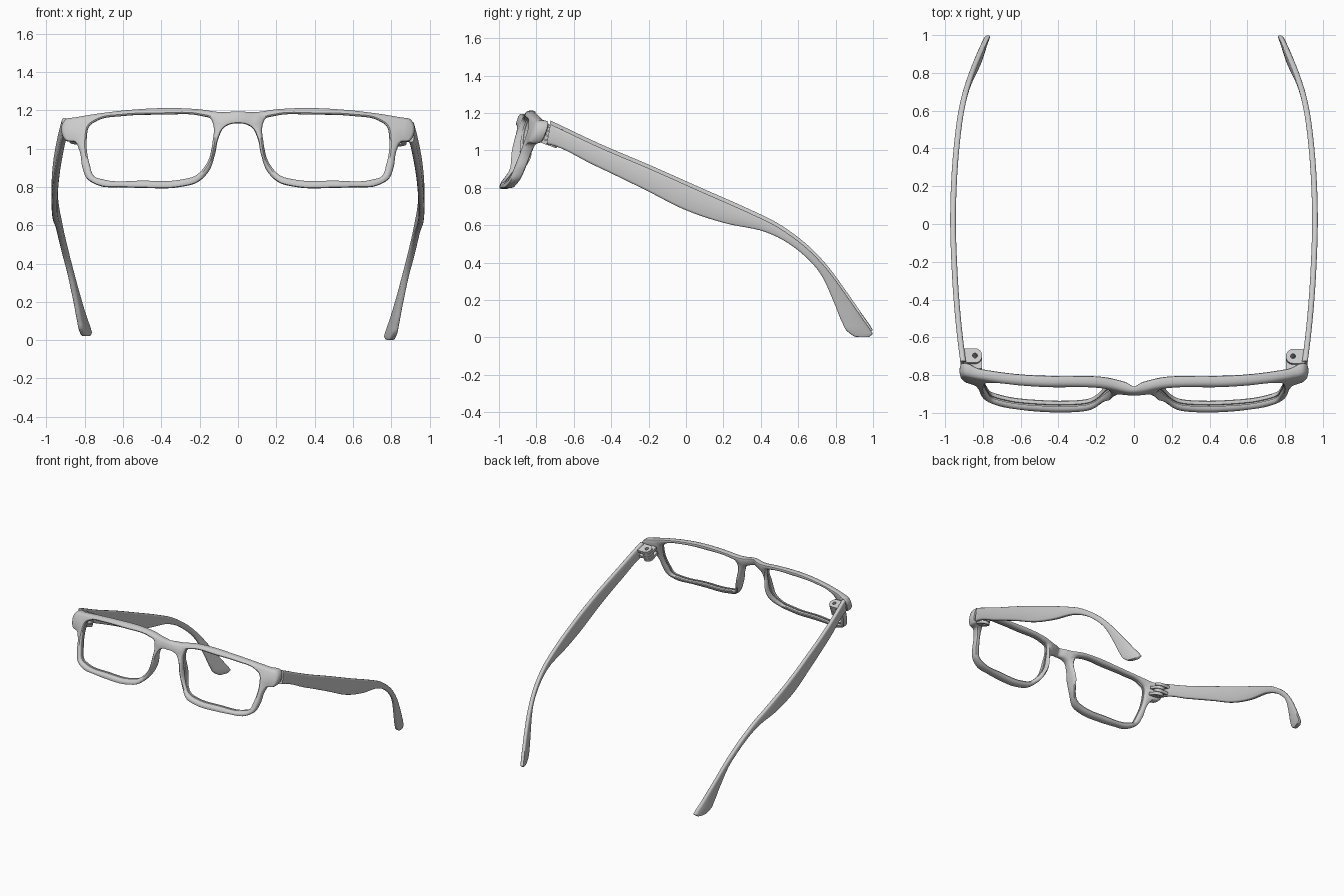
import bpy, bmesh
from math import cos, sin, pi, exp
from mathutils import Vector

if "Cube" in bpy.data.objects:
    bpy.data.objects.remove(bpy.data.objects["Cube"])


def spline(pts, n, closed=False):
    """Smooth curve through points of any dimension, chord-length tangents."""
    P = [Vector(p) for p in pts]
    N = len(P)

    def tangent(i):
        if not closed and i == 0:
            return (P[1] - P[0]).normalized()
        if not closed and i == N - 1:
            return (P[-1] - P[-2]).normalized()
        a, b = P[i] - P[i - 1], P[(i + 1) % N] - P[i]
        return (a / a.length * b.length + b / b.length * a.length) / (a.length + b.length)

    out = []
    for i in range(N if closed else N - 1):
        j = (i + 1) % N
        d = (P[j] - P[i]).length
        for k in range(n):
            t = k / n
            out.append(P[i] * (2*t**3 - 3*t*t + 1) + P[j] * (3*t*t - 2*t**3)
                       + tangent(i) * d * (t**3 - 2*t*t + t) + tangent(j) * d * (t**3 - t*t))
    if not closed:
        out.append(P[-1])
    return out


def finish(name, bm, angle=40):
    bmesh.ops.recalc_face_normals(bm, faces=bm.faces[:])
    me = bpy.data.meshes.new(name)
    bm.to_mesh(me)
    bm.free()
    ob = bpy.data.objects.new(name, me)
    bpy.context.collection.objects.link(ob)
    bpy.ops.object.select_all(action='DESELECT')
    bpy.context.view_layer.objects.active = ob
    ob.select_set(True)
    bpy.ops.object.shade_smooth_by_angle(angle=angle * pi / 180)
    return ob


def skin(bm, a, b):
    for i in range(len(a)):
        j = (i + 1) % len(a)
        bm.faces.new((a[i], a[j], b[j], b[i]))


def plate(name, loops, profiles, place, angle=40):
    """Flat plate: first loop is the outline, the rest are holes.
    Each profile lists (inset, depth); place() maps (u, v, depth) into space."""
    bm = bmesh.new()
    front, back = [], []
    for k, (loop, prof) in enumerate(zip(loops, profiles)):
        n = len(loop)
        area = sum(loop[i - 1][0] * loop[i][1] - loop[i][0] * loop[i - 1][1] for i in range(n))
        s = (1 if area > 0 else -1) * (1 if k == 0 else -1)
        rings = []
        for inset, d in prof:
            ring = []
            for i, p in enumerate(loop):
                t = (Vector(loop[(i + 1) % n]) - Vector(loop[i - 1])).normalized()
                ring.append(bm.verts.new((p[0] - t.y * s * inset, p[1] + t.x * s * inset, d)))
            rings.append(ring)
        for a, b in zip(rings, rings[1:]):
            skin(bm, a, b)
        for ring, store in ((rings[0], front), (rings[-1], back)):
            store += [bm.edges.get((ring[i - 1], ring[i])) for i in range(n)]
    for edges in (front, back):
        bmesh.ops.triangle_fill(bm, use_beauty=True, edges=edges, normal=(0, 0, 1))
    for v in bm.verts:
        v.co = place(*v.co)
    return finish(name, bm, angle)


# --- Front frame: one outline, two lens openings, bent into shape ---
half = [(0, 1.195), (.08, 1.19), (.2, 1.205), (.35, 1.212), (.5, 1.207), (.7, 1.187),
        (.85, 1.163), (.9, 1.153), (.915, 1.135), (.917, 1.07), (.9, 1.042), (.85, 1.032),
        (.828, .99), (.812, .9), (.79, .845), (.73, .808), (.6, .798), (.5, .795), (.3, .8),
        (.21, .825), (.15, .885), (.12, .97), (.1, 1.06), (.075, 1.108), (.04, 1.127), (0, 1.132)]
outline = half + [(-x, z) for x, z in half[-2:0:-1]]
lens = [(.4, 1.177), (.6, 1.17), (.73, 1.148), (.775, 1.118), (.79, 1.05), (.775, .92), (.75, .855),
        (.7, .838), (.5, .833), (.3, .838), (.22, .86), (.165, .92), (.132, 1.04), (.128, 1.12),
        (.142, 1.155), (.19, 1.17)]


def bend(u, v, d):
    x = abs(u)
    y = -1 + .35 * (v - .8) + .3 * max(0, x - .4) ** 2 - .03 * exp(-(x / .1) ** 2)
    y += .04 * exp(-((x - .12) / .08) ** 2 - ((v - .86) / .1) ** 2)
    thick = .057 + .05 * exp(-((x - .13) / .05) ** 2 - ((v - .98) / .09) ** 2)  # nose pads
    thick -= .02 * exp(-(x / .03) ** 2)                                        # notch over bridge
    thick += .015 * min(1, max(0, (x - .83) / .04))                            # hinge ends
    return (u, y + d * thick, v)


rim = [(.014, 0), (.004, .1), (0, .3), (0, .7), (.004, .9), (.014, 1)]
groove = [(.01, 0), (.003, .1), (0, .25), (0, .42), (.008, .43), (.008, .57),
          (0, .58), (0, .75), (.003, .9), (.01, 1)]
plate("front_frame",
      [spline(outline, 6, True), spline(lens, 6, True), spline([(-x, z) for x, z in lens], 6, True)],
      [rim, groove, groove], bend)

# --- Temples: stations of top edge (y, z) and bottom edge (y, z) ---
stations = [(-.725, 1.14, -.745, 1.035), (-.46, 1.015, -.49, .92), (-.19, .9, -.22, .79),
            (.08, .78, .0, .68), (.34, .665, .22, .608), (.5, .585, .43, .562),
            (.66, .465, .6, .465), (.75, .37, .705, .36), (.865, .215, .79, .19),
            (.945, .1, .835, .08), (.99, .035, .865, .03), (.997, .018, .9, .006),
            (.98, .003, .93, .001)]
bow = spline([(-.75, .917), (-.6, .936), (-.4, .955), (-.2, .967), (0, .973), (.2, .969),
              (.4, .955), (.6, .929), (.7, .907), (.8, .877), (.9, .835), (1, .787)], 8)


def bow_x(y):
    for a, b in zip(bow, bow[1:]):
        if y <= b[0]:
            return a[1] + (b[1] - a[1]) * (y - a[0]) / (b[0] - a[0])
    return bow[-1][1]


def temple(name, side, lift):
    bm = bmesh.new()
    rings = []
    h = .015
    for st in spline(stations, 6):
        top, bot = Vector(st[:2]), Vector(st[2:])
        r = min(.012 / (top - bot).length, .3)
        # rounded section: (across, position from bottom to top)
        sec = [(-.4, 0), (.4, 0), (.8, r * .3), (1, r), (1, 1 - r), (.8, 1 - r * .3),
               (.4, 1), (-.4, 1), (-.8, 1 - r * .3), (-1, 1 - r), (-1, r), (-.8, r * .3)]
        ring = []
        for a, t in sec:
            p = bot + (top - bot) * t
            lean = .02 * (1 - t) * exp(-((p.x - .84) / .1) ** 2)
            ring.append(bm.verts.new((side * (bow_x(p.x) - h + a * h - lean), p.x, p.y + lift)))
        rings.append(ring)
    for a, b in zip(rings, rings[1:]):
        skin(bm, a, b)
    bm.faces.new(rings[0])
    bm.faces.new(rings[-1])
    return finish(name, bm, 50)


# --- Hinges: stacked knuckles around a tilted upright pin ---
HX, HY, R = .842, -.715, .038


def arc(r, a0, a1, n, closed=False):
    return [(HX + r * cos(a0 + (a1 - a0) * i / n), HY + r * sin(a0 + (a1 - a0) * i / n))
            for i in range(n if closed else n + 1)]


frame_tab = arc(R, 0, pi, 16) + [(HX - R, -.775), (HX + R, -.775)]
temple_tab = arc(R, pi / 2, 1.5 * pi, 16) + [(.905, HY - R), (.905, HY + R)]
pin_hole = arc(.013, 0, 2 * pi, 16, True)

for label, side, lift in (("right", 1, 0), ("left", -1, .02)):
    temple(label + "_temple", side, lift)
    for i, tab in enumerate((frame_tab, temple_tab, frame_tab, temple_tab)):
        z0 = 1.025 + .023 * i + lift * .5

        def put(u, v, d, z0=z0, side=side):
            return (side * u, v + .35 * (z0 + d - 1.07), z0 + d - .35 * (v - HY))
        plate("%s_hinge_knuckle_%d" % (label, i + 1), [tab, pin_hole],
              [[(0, 0), (0, .02)], [(0, 0), (0, .02)]], put, 30)
